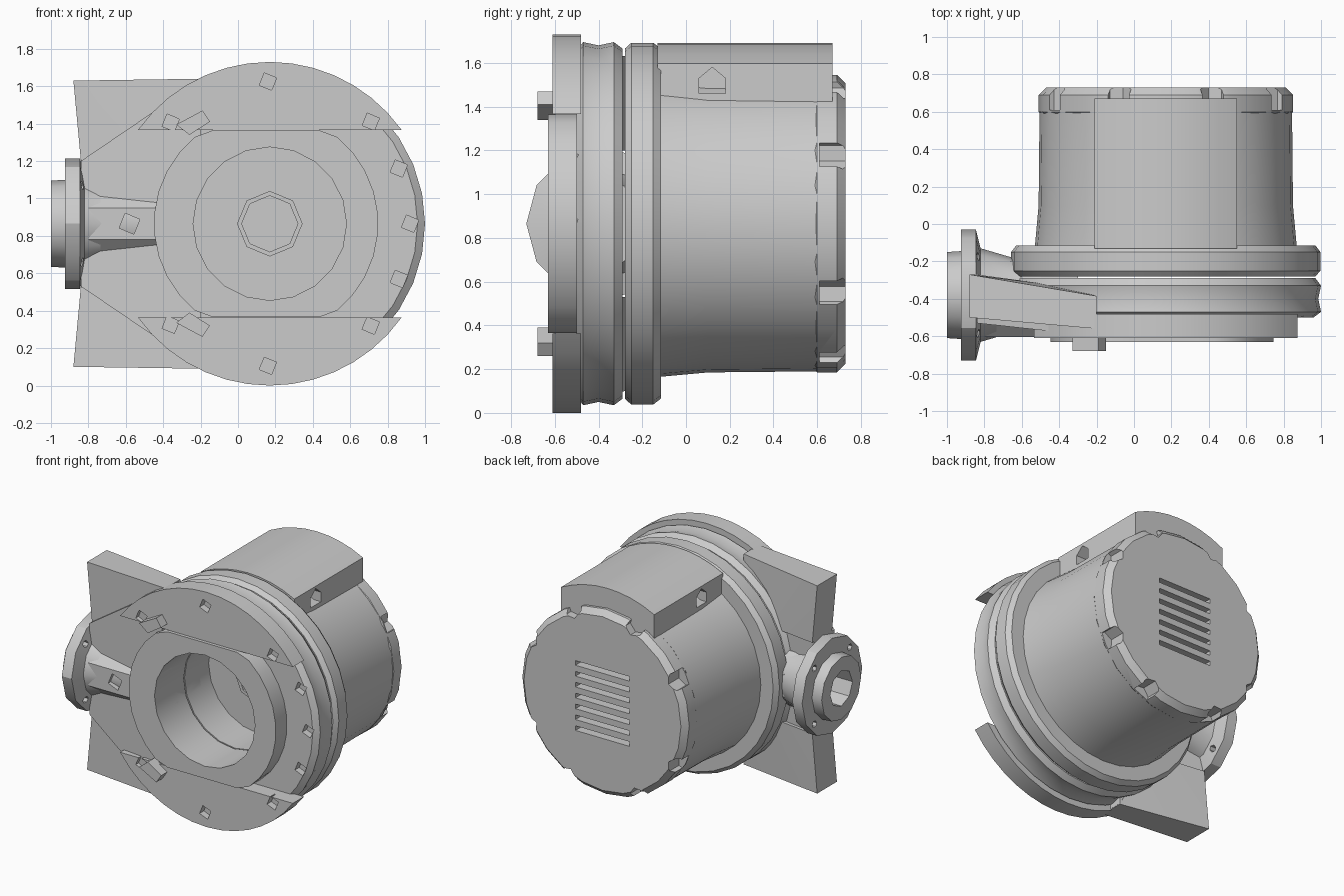
import bpy, bmesh
from math import sin, cos, pi, radians

if "Cube" in bpy.data.objects:
    bpy.data.objects.remove(bpy.data.objects["Cube"])

CX, CZ = 0.17, 0.865      # main axis (runs along y)
PY = -0.38                # port axis (runs along x)


def finish(name, bm):
    bmesh.ops.recalc_face_normals(bm, faces=bm.faces)
    me = bpy.data.meshes.new(name)
    bm.to_mesh(me)
    bm.free()
    ob = bpy.data.objects.new(name, me)
    bpy.context.collection.objects.link(ob)
    return ob


def loft(name, rings):
    bm = bmesh.new()
    vs = [[bm.verts.new(p) for p in ring] for ring in rings]
    n = len(vs[0])
    for a, b in zip(vs, vs[1:]):
        for i in range(n):
            bm.faces.new((a[i], a[(i + 1) % n], b[(i + 1) % n], b[i]))
    bm.faces.new(vs[0])
    bm.faces.new(vs[-1])
    return finish(name, bm)


def prism(name, pts, lo, hi, axis='y'):
    if axis == 'y':
        return loft(name, [[(u, t, v) for u, v in pts] for t in (lo, hi)])
    return loft(name, [[(t, u, v) for u, v in pts] for t in (lo, hi)])


def ngon(u, v, r, n, phase=0.0):
    return [(u + r * cos(2 * pi * i / n + phase), v + r * sin(2 * pi * i / n + phase)) for i in range(n)]


def lathe(name, profile, n=32, axis='y'):
    if axis == 'y':
        return loft(name, [[(u, t, v) for u, v in ngon(CX, CZ, r, n)] for r, t in profile])
    return loft(name, [[(t, u, v) for u, v in ngon(PY, CZ, r, n)] for r, t in profile])


def hull(name, pts):
    bm = bmesh.new()
    for p in pts:
        bm.verts.new(p)
    bmesh.ops.convex_hull(bm, input=bm.verts)
    return finish(name, bm)


def cut(ob, cutter):
    m = ob.modifiers.new("cut", 'BOOLEAN')
    m.operation, m.solver, m.object = 'DIFFERENCE', 'EXACT', cutter
    bpy.context.view_layer.objects.active = ob
    bpy.ops.object.modifier_apply(modifier=m.name)
    bpy.data.objects.remove(cutter)


def bore(lo, hi, r=0.41, n=20):
    return prism("bore_cutter", ngon(CX, CZ, r, n), lo, hi)


def recess(ob, x, z, y, r=0.05):
    cut(ob, prism("recess_cutter", ngon(x, z, r, 4, 0.4), y - 0.03, y + 0.05))


# Front housing disc with rounded rim
housing = lathe("front_housing", [(0.79, -0.5), (0.83, -0.47), (0.815, -0.4), (0.83, -0.33), (0.80, -0.29)])
cut(housing, bore(-0.8, -0.2))
for x, z in ((0.86, 1.16), (0.92, 0.865), (0.86, 0.57)):
    recess(housing, x, z, -0.5)

# Raised inlet ring with flat top and bottom
ring = prism("inlet_ring", [(u, min(max(v, 0.365), 1.365)) for u, v in ngon(0.15, CZ, 0.6, 32, pi / 32)],
             -0.63, -0.48)
cut(ring, bore(-0.8, -0.2))

# Upper and lower cover plates, lugs, feet
for s, tag in ((1, "upper"), (-1, "lower")):
    arc = [radians(35.5 + 109 * i / 14) for i in range(15)]
    plate = prism(tag + "_cover_plate",
                  [(CX + 0.865 * cos(a), CZ + s * 0.865 * sin(a)) for a in arc], -0.61, -0.48)
    for x, dz in ((0.16, 0.76), (0.71, 0.545), (-0.36, 0.54)):
        recess(plate, x, CZ + s * dz, -0.61)
    lug = [(-0.33, 0.53), (-0.19, 0.605), (-0.15, 0.545), (-0.26, 0.475)]
    prism(tag + "_lug", [(x, CZ + s * z) for x, z in lug], -0.68, -0.55)
    foot = [(-0.88, -0.5, 0.765), (-0.88, -0.27, 0.765), (-0.84, -0.5, 0.335), (-0.84, -0.27, 0.335),
            (-0.2, -0.56, 0.775), (-0.2, -0.385, 0.775), (-0.4, -0.54, 0.335), (-0.4, -0.33, 0.335)]
    hull(tag + "_foot", [(x, y, CZ + s * z) for x, y, z in foot])

# Sloped web joining the port to the housing
web = hull("port_web", [p for s in (1, -1) for p in (
    (-0.84, -0.53, CZ + s * 0.335), (-0.84, -0.29, CZ + s * 0.335),
    (-0.2, -0.60, CZ + s * 0.77), (-0.2, -0.385, CZ + s * 0.77))])
cut(web, bore(-0.8, -0.2))

# Outlet port: boss, flange and neck
flange = lathe("port_flange", [(0.23, -1.0), (0.235, -0.925), (0.35, -0.925), (0.35, -0.845),
                               (0.25, -0.82), (0.2, -0.65), (0.2, -0.5)], 12, 'x')
cut(flange, prism("port_bore", ngon(PY, CZ, 0.13, 8), -1.1, -0.6, 'x'))
for i in range(4):
    a = pi / 4 + i * pi / 2
    cut(flange, prism("flange_hole", ngon(PY + 0.29 * cos(a), CZ + 0.29 * sin(a), 0.025, 6), -1.1, -0.7, 'x'))
neck = prism("port_neck", ngon(-0.40, CZ, 0.22, 8, pi / 8), -0.80, -0.3, 'x')
cut(neck, prism("neck_bore", ngon(PY, CZ, 0.13, 8), -1.1, -0.5, 'x'))
recess(neck, -0.58, CZ, -0.603, 0.06)

# Motor mounting flange and body, bored for the cavity
mount = lathe("mounting_flange", [(0.80, -0.28), (0.827, -0.25), (0.827, -0.15), (0.80, -0.115)])
cut(mount, bore(-0.4, 0.0))
body = lathe("motor_body", [(0.70, -0.12), (0.68, 0.1), (0.675, 0.6)])
cut(body, bore(-0.4, 0.0))
cut(body, bore(-0.1, 0.3, 0.15, 8))
collar = prism("shaft_collar", ngon(CX, CZ, 0.175, 8), -0.03, 0.02)
cut(collar, bore(-0.2, 0.2, 0.15, 8))

# Rear cap with rim notches and vent slots
cap = lathe("rear_cap", [(0.665, 0.58), (0.68, 0.6), (0.68, 0.69), (0.64, 0.73)], 24)
for deg in (28, 68, 112, 152, 208, 245, 295, 332):
    a = radians(deg)
    cut(cap, prism("notch_cutter", ngon(CX + 0.68 * cos(a), CZ + 0.68 * sin(a), 0.07, 6, a), 0.61, 0.8))
for i in range(7):
    z = CZ + (i - 3) * 0.08
    cut(cap, prism("slot_cutter", [(CX - 0.22, z - 0.017), (CX + 0.22, z - 0.017),
                                   (CX + 0.22, z + 0.017), (CX - 0.22, z + 0.017)], 0.66, 0.8))

# Terminal box with arched lid and cable openings
lid = [(CX + 0.38 * t / 4, CZ + (0.825 ** 2 - (0.38 * t / 4) ** 2) ** 0.5) for t in range(4, -5, -1)]
box = prism("terminal_box", [(CX - 0.38, 1.42), (CX + 0.38, 1.42)] + lid, -0.13, 0.67)
for s in (1, -1):
    x = CX + s * 0.38
    cut(box, prism("cable_hole", [(0.06, 1.46), (0.18, 1.46), (0.18, 1.53), (0.12, 1.58), (0.06, 1.53)],
                   x - 0.1, x + 0.1, 'x'))

# Smooth shading with sharp edges kept
bpy.ops.object.select_all(action='SELECT')
bpy.context.view_layer.objects.active = body
bpy.ops.object.shade_smooth_by_angle(angle=radians(30))
